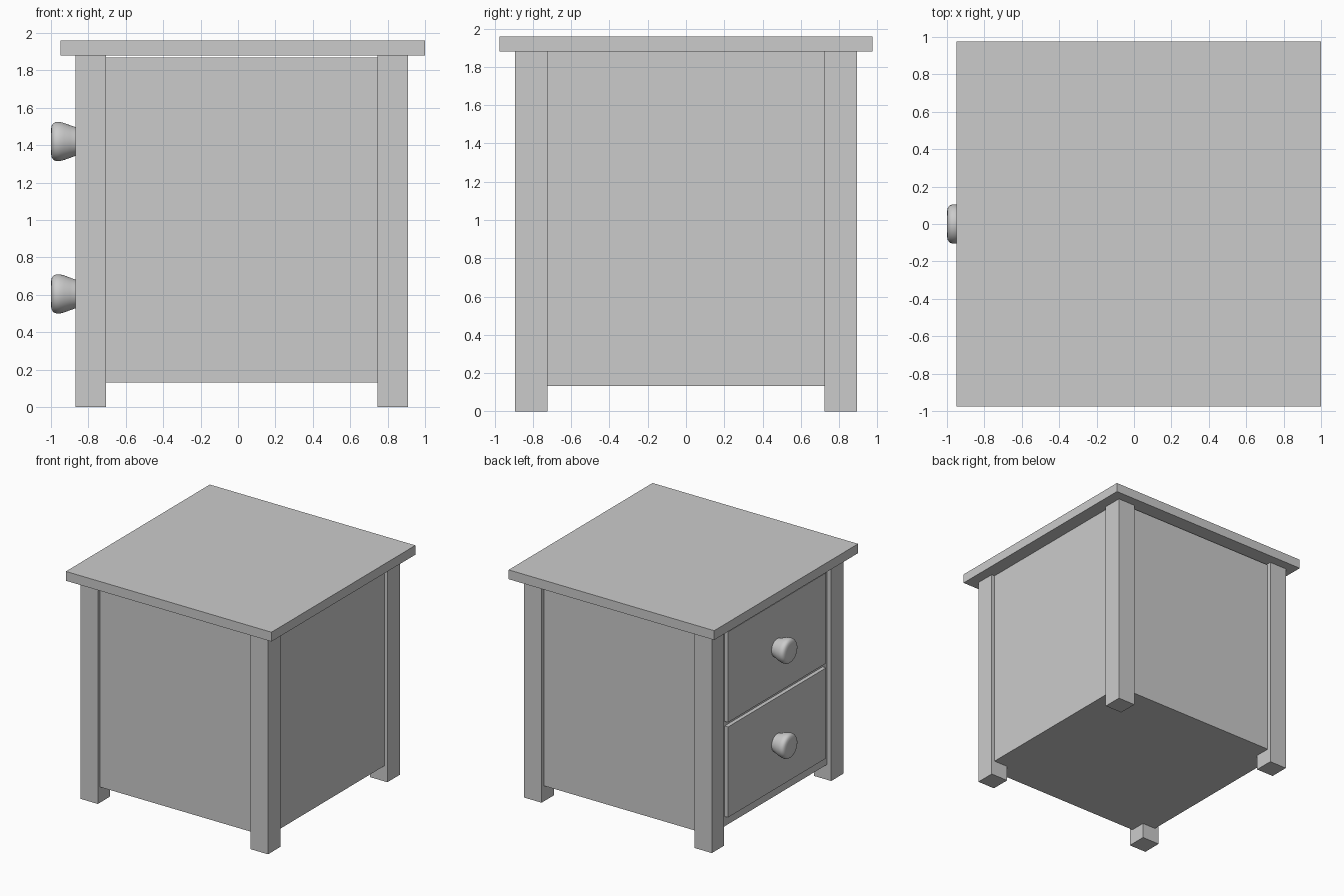
import bpy, bmesh, math

if "Cube" in bpy.data.objects:
    bpy.data.objects.remove(bpy.data.objects["Cube"])


def box(name, x, y, z):
    """Axis-aligned box from (min, max) ranges."""
    bm = bmesh.new()
    bmesh.ops.create_cube(bm, size=1)
    for v in bm.verts:
        for i, (lo, hi) in enumerate((x, y, z)):
            v.co[i] = hi if v.co[i] > 0 else lo
    me = bpy.data.meshes.new(name)
    bm.to_mesh(me)
    bm.free()
    ob = bpy.data.objects.new(name, me)
    bpy.context.collection.objects.link(ob)
    return ob


def knob(name, z, steps=40):
    """Turned knob along -x, revolved from a radius profile."""
    profile = [(-0.85, 0), (-0.85, 0.074), (-0.87, 0.077), (-0.90, 0.088),
               (-0.93, 0.099), (-0.95, 0.104), (-0.965, 0.105),
               (-0.98, 0.102), (-0.99, 0.095), (-0.996, 0.084),
               (-1.0, 0.066), (-1.0, 0)]
    bm = bmesh.new()
    vs = [bm.verts.new((x, r, 0)) for x, r in profile]
    es = [bm.edges.new(p) for p in zip(vs, vs[1:])]
    bmesh.ops.spin(bm, geom=vs + es, cent=(0, 0, 0), axis=(1, 0, 0),
                   angle=math.tau, steps=steps)
    bmesh.ops.remove_doubles(bm, verts=bm.verts, dist=1e-4)
    bmesh.ops.recalc_face_normals(bm, faces=bm.faces)
    me = bpy.data.meshes.new(name)
    bm.to_mesh(me)
    bm.free()
    ob = bpy.data.objects.new(name, me)
    bpy.context.collection.objects.link(ob)
    ob.location.z = z
    bpy.context.view_layer.objects.active = ob
    ob.select_set(True)
    bpy.ops.object.shade_smooth_by_angle(angle=math.radians(40))
    ob.select_set(False)


# Top slab
box("table_top", (-0.95, 1.0), (-0.975, 0.975), (1.88, 1.96))

# Four legs and the two side panels
for side, s in (("front", -1), ("back", 1)):
    outer = sorted((s * 0.725, s * 0.893))
    box(f"{side}_drawer_leg", (-0.87, -0.705), outer, (0, 1.88))
    box(f"{side}_rear_leg", (0.745, 0.91), outer, (0, 1.88))
    box(f"{side}_side_panel", (-0.705, 0.745), sorted((s * 0.82, s * 0.86)),
        (0.135, 1.87))

# Rear panel, floor and the recessed face behind the drawers
box("rear_panel", (0.84, 0.88), (-0.725, 0.725), (0.14, 1.88))
box("drawer_surround", (-0.832, -0.79), (-0.725, 0.725), (0.14, 1.88))
box("floor_side_to_side", (-0.705, 0.745), (-0.86, 0.86), (0.132, 0.16))
box("floor_front_to_rear", (-0.832, 0.88), (-0.725, 0.725), (0.132, 0.16))

# Two drawer fronts with knobs
for label, z in (("lower", 0.605), ("upper", 1.42)):
    box(f"{label}_drawer", (-0.865, -0.80), (-0.665, 0.665),
        (z - 0.388, z + 0.388))
    knob(f"{label}_knob", z)
